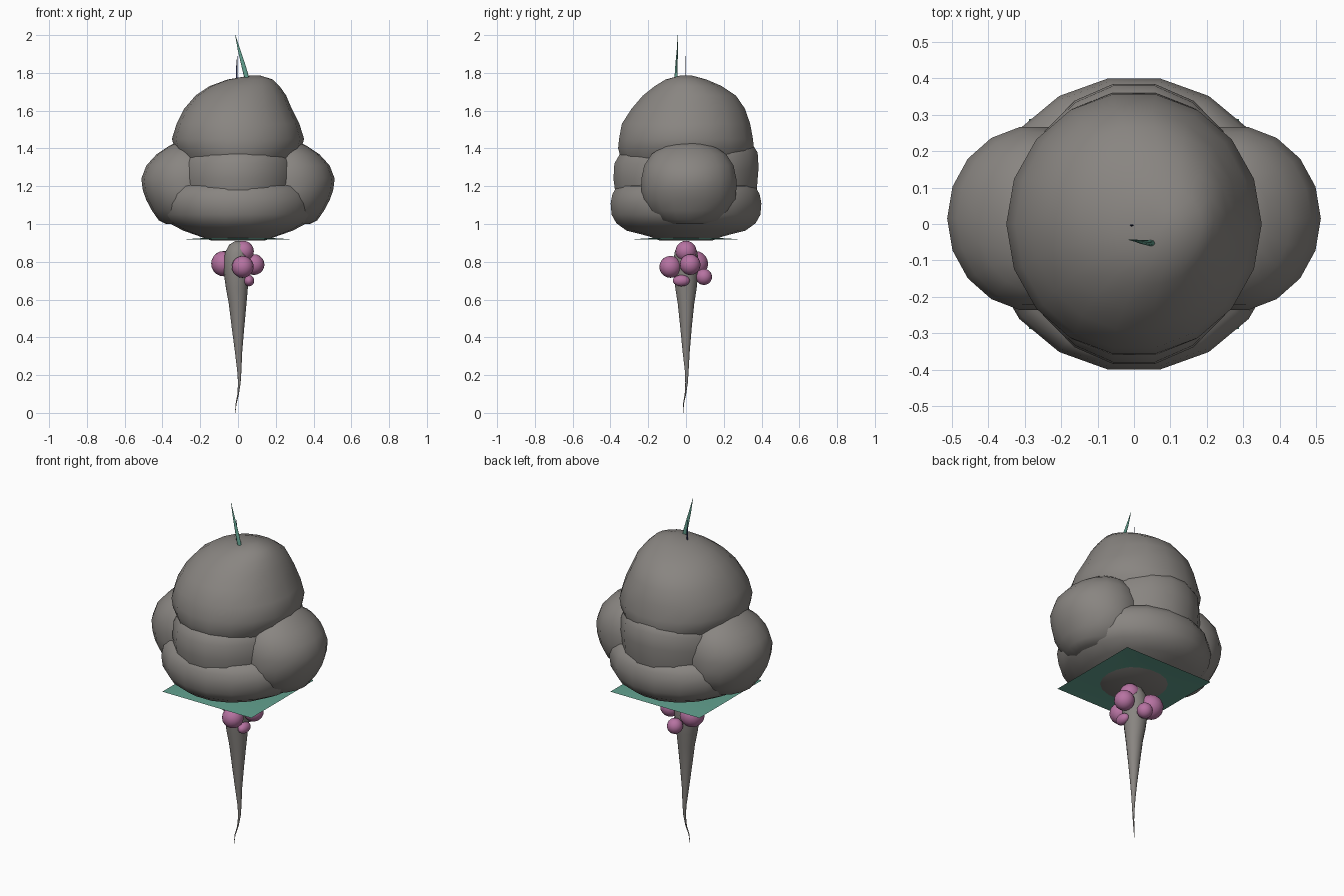
import bpy, bmesh, math
from mathutils import Vector


def material(name, rgb):
    m = bpy.data.materials.new(name)
    m.diffuse_color = (*rgb, 1)
    return m


GREY = material("warm_grey", (0.25, 0.235, 0.22))
TEAL = material("leaf_teal", (0.12, 0.35, 0.27))
PINK = material("berry_pink", (0.47, 0.17, 0.36))
NAVY = material("needle_navy", (0.03, 0.04, 0.12))


def finish(bm, name, mat, angle=60):
    bmesh.ops.recalc_face_normals(bm, faces=bm.faces)
    me = bpy.data.meshes.new(name)
    bm.to_mesh(me)
    bm.free()
    me.materials.append(mat)
    ob = bpy.data.objects.new(name, me)
    bpy.context.collection.objects.link(ob)
    bpy.ops.object.select_all(action='DESELECT')
    bpy.context.view_layer.objects.active = ob
    ob.select_set(True)
    bpy.ops.object.shade_smooth_by_angle(angle=math.radians(angle))
    return ob


def stack(name, mat, rings, sides=18):
    """Loft of elliptical rings (z, cx, cy, rx, ry), closed at both ends."""
    bm = bmesh.new()
    loops = []
    for z, cx, cy, rx, ry in rings:
        loops.append([bm.verts.new((cx + rx * math.cos(i * math.tau / sides),
                                    cy + ry * math.sin(i * math.tau / sides), z))
                      for i in range(sides)])
    for a, b in zip(loops, loops[1:]):
        for i in range(sides):
            j = (i + 1) % sides
            bm.faces.new((a[i], a[j], b[j], b[i]))
    bm.faces.new(loops[0][::-1])
    bm.faces.new(loops[-1])
    return finish(bm, name, mat)


def ball(name, mat, centre, radii, u=16, v=10):
    bm = bmesh.new()
    bmesh.ops.create_uvsphere(bm, u_segments=u, v_segments=v, radius=1)
    for p in bm.verts:
        p.co = Vector(centre) + Vector(a * b for a, b in zip(p.co, radii))
    return finish(bm, name, mat)


# Top mound, leaning slightly to the right at its crown
stack("top_mound", GREY, [
    (1.25, 0, 0, 0.24, 0.28), (1.33, 0, 0, 0.30, 0.345), (1.40, 0, 0, 0.335, 0.365),
    (1.45, 0, 0, 0.35, 0.36), (1.53, 0, 0, 0.325, 0.345), (1.61, 0, 0.012, 0.285, 0.305),
    (1.68, 0.015, 0.018, 0.24, 0.25), (1.73, 0.035, 0.012, 0.185, 0.18),
    (1.765, 0.065, 0.0, 0.12, 0.11), (1.785, 0.09, 0.0, 0.03, 0.035)])

# Middle tier, higher at the back
tier = stack("middle_tier", GREY, [
    (1.05, 0, 0, 0.28, 0.34), (1.15, 0, 0, 0.315, 0.378), (1.24, 0, 0, 0.325, 0.39),
    (1.32, 0, 0, 0.32, 0.385), (1.38, 0, 0, 0.29, 0.35), (1.42, 0, 0, 0.22, 0.27)])
for p in tier.data.vertices:
    p.co.z += 0.06 * max(p.co.y, 0) / 0.39 * (p.co.z > 1.2)

# Bottom tier, flattened underneath
stack("bottom_tier", GREY, [
    (0.912, 0, 0, 0.14, 0.14), (0.935, 0, 0, 0.205, 0.20), (0.965, 0, 0, 0.29, 0.32),
    (1.005, 0, 0, 0.365, 0.375), (1.05, 0, 0, 0.40, 0.40), (1.11, 0, 0, 0.41, 0.405),
    (1.16, 0, 0, 0.40, 0.395), (1.20, 0, 0, 0.36, 0.37), (1.225, 0, 0, 0.28, 0.30)])

# Side lobes
for side, name in ((-1, "left_lobe"), (1, "right_lobe")):
    y = 0.015
    stack(name, GREY, [
        (1.00, side * 0.25, y, 0.13, 0.12), (1.02, side * 0.27, y, 0.15, 0.17),
        (1.07, side * 0.27, y, 0.185, 0.22), (1.13, side * 0.27, y, 0.217, 0.25),
        (1.18, side * 0.27, y, 0.234, 0.255), (1.24, side * 0.27, y, 0.242, 0.255),
        (1.31, side * 0.27, y, 0.215, 0.24), (1.37, side * 0.27, y, 0.16, 0.20),
        (1.41, side * 0.27, y, 0.10, 0.14), (1.435, side * 0.27, y, 0.05, 0.06)])

# Square skirt, slightly raised in the middle
bm = bmesh.new()
bmesh.ops.create_grid(bm, x_segments=8, y_segments=8, size=0.288)
for p in bm.verts:
    p.co.z = 0.918 + 0.012 * max(0, 1 - max(abs(p.co.x), abs(p.co.y)) / 0.288) ** 0.5
finish(bm, "square_skirt", TEAL)

# Tapering stem with a curled tip
stack("stem", GREY, [
    (0.0, -0.015, -0.015, 0.001, 0.001), (0.05, -0.010, -0.013, 0.0025, 0.0025),
    (0.10, 0.001, -0.003, 0.004, 0.004), (0.16, 0.007, 0.003, 0.007, 0.007),
    (0.22, 0.007, 0.004, 0.011, 0.010), (0.32, 0.003, 0.001, 0.019, 0.019),
    (0.45, 0.0, 0.0, 0.033, 0.031), (0.58, -0.002, 0, 0.047, 0.045),
    (0.66, -0.006, 0, 0.058, 0.058), (0.74, -0.007, 0, 0.068, 0.066),
    (0.80, -0.006, 0, 0.070, 0.068), (0.85, -0.004, 0, 0.064, 0.062),
    (0.89, -0.002, 0, 0.045, 0.045), (0.91, 0, 0, 0.015, 0.015)], 14)

# Berries clustered round the stem
for i, (x, y, z, r) in enumerate([
        (-0.075, 0.05, 0.79, 0.067), (0.025, -0.083, 0.773, 0.058),
        (0.085, 0.022, 0.785, 0.055), (0.028, 0.0, 0.855, 0.056),
        (0.005, 0.095, 0.72, 0.043)]):
    ball(f"berry_{i + 1}", PINK, (x, y, z), (r, r, r))
ball("small_berry", PINK, (0.058, -0.025, 0.70), (0.028, 0.045, 0.030))


# Leaf and needle on the crown
def blade(name, mat, points):
    """Thin tapering blade through (x, y, z, half_x, half_y)."""
    return stack(name, mat, [(z, x, y, a, b) for x, y, z, a, b in points], 8)


blade("crown_leaf", TEAL, [
    (0.052, -0.052, 1.755, 0.010, 0.010), (0.042, -0.052, 1.79, 0.013, 0.008),
    (0.026, -0.050, 1.85, 0.011, 0.006), (0.006, -0.046, 1.92, 0.007, 0.003),
    (-0.014, -0.043, 2.0, 0.001, 0.001)])
blade("crown_needle", NAVY, [
    (-0.006, -0.004, 1.75, 0.005, 0.003), (-0.006, -0.004, 1.83, 0.004, 0.002),
    (-0.004, -0.004, 1.89, 0.001, 0.001)])
